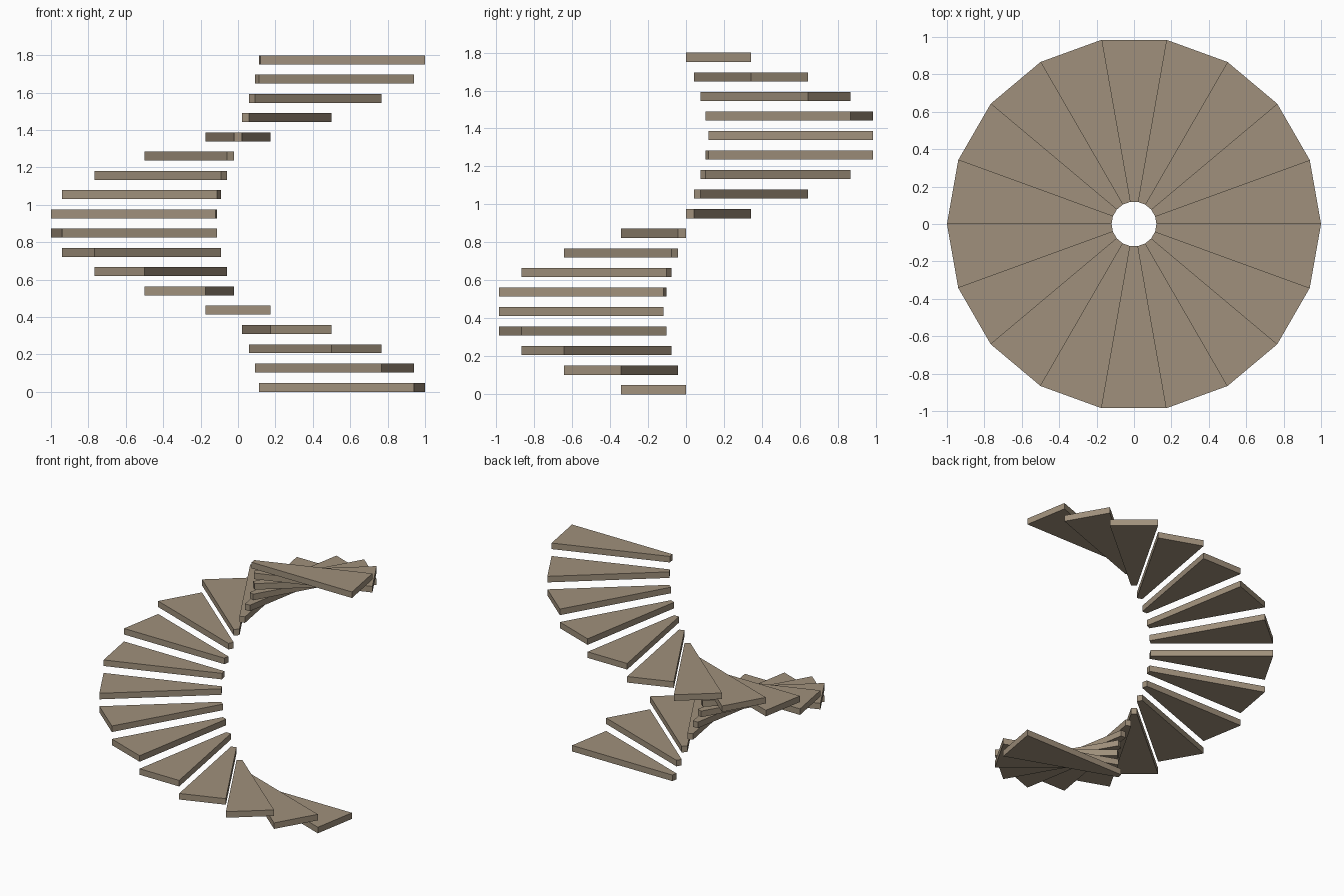
import bpy, bmesh
from math import cos, sin, radians

if "Cube" in bpy.data.objects:
    bpy.data.objects.remove(bpy.data.objects["Cube"])

STEPS = 18
ANGLE = 360 / STEPS
INNER, OUTER = 0.12, 1.0
THICK, RISE = 0.048, 0.103


def polar(r, deg, z):
    return (r * cos(radians(deg)), r * sin(radians(deg)), z)


# One wedge-shaped tread, spanning -20 to 0 degrees, shared by all steps
bm = bmesh.new()
outline = [(INNER, -ANGLE), (OUTER, -ANGLE), (OUTER, 0), (INNER, 0)]
face = bm.faces.new([bm.verts.new(polar(r, a, 0)) for r, a in outline])
top = bmesh.ops.extrude_face_region(bm, geom=[face])["geom"]
bmesh.ops.translate(bm, vec=(0, 0, THICK),
                    verts=[v for v in top if isinstance(v, bmesh.types.BMVert)])
bmesh.ops.recalc_face_normals(bm, faces=bm.faces[:])
mesh = bpy.data.meshes.new("stair_tread")
bm.to_mesh(mesh)
bm.free()

# Brown wood colour
wood = bpy.data.materials.new("brown_wood")
wood.diffuse_color = (0.35, 0.28, 0.20, 1)
wood.use_nodes = True
wood.node_tree.nodes["Principled BSDF"].inputs["Base Color"].default_value = wood.diffuse_color
mesh.materials.append(wood)

# Spiral flight: one full clockwise turn going up
for i in range(STEPS):
    tread = bpy.data.objects.new(f"stair_tread_{i + 1:02d}", mesh)
    tread.location.z = i * RISE
    tread.rotation_euler.z = radians(-i * ANGLE)
    bpy.context.collection.objects.link(tread)
